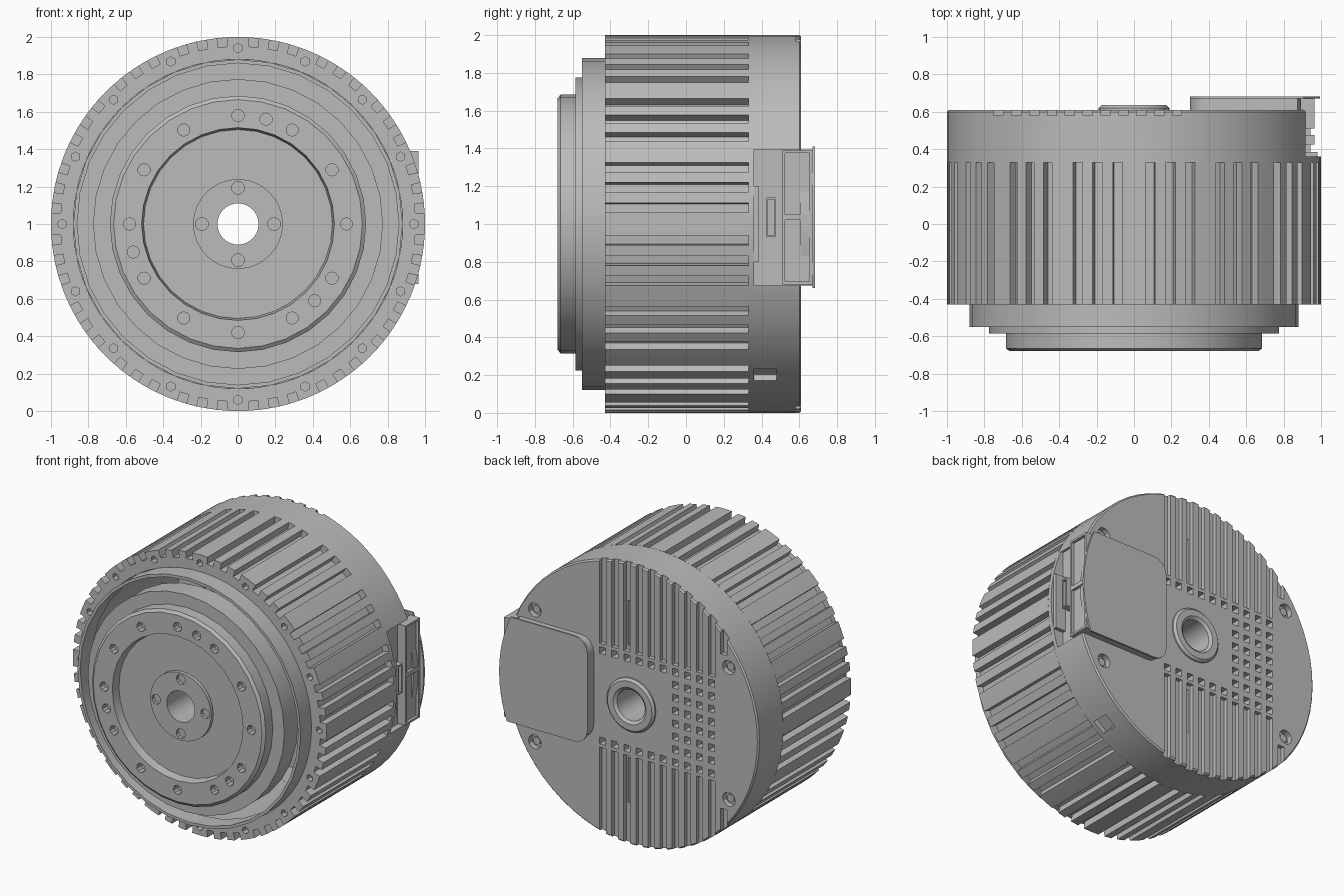
import bpy, bmesh, math
from mathutils import Matrix

if "Cube" in bpy.data.objects:
    bpy.data.objects.remove(bpy.data.objects["Cube"])

SHADE = (0.5, 0.5, 0.5, 1)
grey = bpy.data.materials.new("mid grey")
grey.use_nodes = True
grey.diffuse_color = SHADE
grey.node_tree.nodes["Principled BSDF"].inputs["Base Color"].default_value = SHADE

AXIS = Matrix.Translation((0, 0, 1))          # the motor axis runs along y at z = 1


def finish(name, bm):
    bmesh.ops.recalc_face_normals(bm, faces=bm.faces)
    mesh = bpy.data.meshes.new(name)
    bm.to_mesh(mesh)
    bm.free()
    mesh.materials.append(grey)
    obj = bpy.data.objects.new(name, mesh)
    bpy.context.collection.objects.link(obj)
    return obj


def spin(name, sections):
    """Join (angle, outline) sections into a closed ring; outlines are (radius, y) loops."""
    bm = bmesh.new()
    rings = [[bm.verts.new((r * math.cos(a), y, 1 + r * math.sin(a))) for r, y in outline]
             for a, outline in sections]
    for i, ring in enumerate(rings):
        nxt = rings[(i + 1) % len(rings)]
        for j in range(len(ring)):
            k = (j + 1) % len(ring)
            bm.faces.new((ring[j], ring[k], nxt[k], nxt[j]))
    return finish(name, bm)


def lathe(name, outline, segments):
    return spin(name, [(math.tau * i / segments, outline) for i in range(segments)])


def add_box(bm, x, y, z, angle=0):
    """Box from (min, max) ranges measured from the axis, turned about it."""
    spans = (x, y, z)
    mid = Matrix.Translation([(a + b) / 2 for a, b in spans])
    size = Matrix.Diagonal([b - a for a, b in spans] + [1])
    bmesh.ops.create_cube(bm, size=1, matrix=AXIS @ Matrix.Rotation(-angle, 4, 'Y') @ mid @ size)


def add_pin(bm, x, z, y0, y1, radius, segments=10):
    """Round pin along y."""
    m = AXIS @ Matrix.Translation((x, (y0 + y1) / 2, z)) @ Matrix.Rotation(-math.pi / 2, 4, 'X')
    bmesh.ops.create_cone(bm, cap_ends=True, segments=segments, radius1=radius, radius2=radius,
                          depth=y1 - y0, matrix=m)


def cut(obj, bm):
    """Subtract the cutter, trying the next solver if one returns nothing."""
    cutter = finish("cutter", bm)
    cutter.hide_render = True
    mod = obj.modifiers.new("cut", 'BOOLEAN')
    mod.operation = 'DIFFERENCE'
    mod.object = cutter
    for solver in ('EXACT', 'MANIFOLD', 'FLOAT'):
        mod.solver = solver
        bpy.context.view_layer.update()
        mesh = bpy.data.meshes.new_from_object(obj.evaluated_get(bpy.context.evaluated_depsgraph_get()))
        if len(mesh.polygons) >= len(obj.data.polygons) // 2:
            obj.data = mesh
            break
    obj.modifiers.clear()
    bpy.data.objects.remove(cutter)


def ring_points(radius, count):
    return [(radius * math.sin(math.tau * i / count), radius * math.cos(math.tau * i / count))
            for i in range(count)]


# Finned front drum: three cooling grooves between each pair of screw holes
sections = []
for sector in range(16):
    base = 22.5 * sector
    steps = [(0, 1)]
    for groove in (4.95, 11.25, 17.55):
        steps += [(groove - 1.5, 1), (groove - 1.48, 0.95), (groove + 1.48, 0.95), (groove + 1.5, 1)]
    for step, r in steps:
        sections.append((math.radians(base + step), [(r, -0.43), (r, 0.33), (0.88, 0.33), (0.88, -0.43)]))
finned_drum = spin("finned_drum", sections)
bm = bmesh.new()
for x, z in ring_points(0.94, 16):
    add_pin(bm, x, z, -0.5, -0.39, 0.025, 6)
cut(finned_drum, bm)

# Rear drum with a closed back
rear_drum = lathe("rear_drum", [(1, 0.33), (1, 0.6), (0.99, 0.61), (0.15, 0.61), (0.15, 0.55),
                                (0.88, 0.55), (0.88, 0.33)], 64)
# side pocket for the connectors and a small lower port
bm = bmesh.new()
add_box(bm, (0.9, 1.1), (0.36, 0.7), (-0.325, 0.395))
add_box(bm, (0.96, 1.1), (0.36, 0.48), (-0.05, 0.05), math.radians(-53))
cut(rear_drum, bm)

# vertical back grooves above and below the hub
columns = [0.23 - 0.0955 * i for i in range(11)]
bm = bmesh.new()
for x in columns:
    start = 0.37 if x > -0.7 else 0.55
    for side in (-1, 1):
        add_box(bm, (x - 0.025, x + 0.025), (0.58, 0.7), sorted((side * start, side * 1.1)))
cut(rear_drum, bm)

# screw pockets
screws = [(sx * 0.765, sz * 0.47) for sx in (-1, 1) for sz in (-1, 1)]
bm = bmesh.new()
for x, z in screws:
    add_pin(bm, x, z, 0.57, 0.65, 0.05, 12)
cut(rear_drum, bm)

# vent holes through the back
bm = bmesh.new()
for row in range(8):
    z = -0.322 + 0.092 * row
    for i, x in enumerate(columns[:10]):
        if i >= 6 or row in (0, 7):
            add_box(bm, (x - 0.024, x + 0.024), (0.5, 0.7), (z - 0.024, z + 0.024))
for side in (-1, 1):
    add_box(bm, (0.03, 0.05), (0.5, 0.7), sorted((side * 0.4, side * 0.72)))
cut(rear_drum, bm)

bm = bmesh.new()
for x, z in screws:
    add_pin(bm, x, z, 0.565, 0.59, 0.03, 6)
back_screws = finish("back_screws", bm)

# Thin lip standing out of the front opening
front_lip = lathe("front_lip", [(0.88, -0.55), (0.88, -0.42), (0.86, -0.42), (0.86, -0.55)], 32)

# Rotor: stepped disc with a recessed face
rotor = lathe("rotor", [(0.665, -0.68), (0.685, -0.665), (0.685, -0.585), (0.775, -0.585),
                        (0.775, -0.43), (0.15, -0.43), (0.15, -0.62), (0.505, -0.62),
                        (0.515, -0.68)], 32)
bm = bmesh.new()
extras = [(0.15, 0.56), (-0.56, -0.15), (0.41, -0.41)]
for x, z in ring_points(0.58, 12) + extras:
    add_pin(bm, x, z, -0.7, -0.63, 0.033)
cut(rotor, bm)

# Hollow shaft with raised bosses at both ends
shaft = lathe("shaft", [(0.11, -0.645), (0.24, -0.645), (0.24, -0.6), (0.2, -0.6), (0.2, 0.56),
                        (0.19, 0.56), (0.19, 0.62), (0.175, 0.635), (0.13, 0.635), (0.11, 0.62)], 32)
bm = bmesh.new()
for x, z in ring_points(0.193, 4):
    add_pin(bm, x, z, -0.7, -0.61, 0.035)
cut(shaft, bm)


# Back cover: rounded inner corners, outer edge following the drum
def cover(name, y0, y1, outer, low, high):
    a0, a1 = math.asin(low / outer), math.asin(high / outer)
    arc = [a0 + (a1 - a0) * i / 12 for i in range(13)]
    outline = [(outer * math.cos(a), outer * math.sin(a)) for a in arc]
    for cz, start in ((high - 0.1, 90), (low + 0.1, 180)):
        for i in range(5):
            a = math.radians(start + 22.5 * i)
            outline.append((0.4 + 0.1 * math.cos(a), cz + 0.1 * math.sin(a)))
    bm = bmesh.new()
    face = bm.faces.new([bm.verts.new((x, y0, 1 + z)) for x, z in outline])
    new = bmesh.ops.extrude_face_region(bm, geom=[face])["geom"]
    bmesh.ops.translate(bm, vec=(0, y1 - y0, 0), verts=[v for v in new if isinstance(v, bmesh.types.BMVert)])
    return finish(name, bm)


cover_body = cover("cover_body", 0.605, 0.67, 0.96, -0.325, 0.395)
cover_lid = cover("cover_lid", 0.67, 0.683, 0.995, -0.34, 0.41)


# Connector frames on the side
def frame(bm, x, y, z, t):
    add_box(bm, x, (y[0], y[0] + t), z)
    add_box(bm, x, (y[1] - t, y[1]), z)
    for z0 in (z[0], z[1] - t):
        add_box(bm, x, (y[0] + t, y[1] - t), (z0, z0 + t))


bm = bmesh.new()
frame(bm, (0.89, 0.965), (0.51, 0.67), (-0.32, 0.035), 0.015)
frame(bm, (0.89, 0.965), (0.51, 0.67), (0.035, 0.39), 0.015)
add_box(bm, (0.89, 0.945), (0.52, 0.66), (-0.31, 0.38))
frame(bm, (0.89, 0.965), (0.425, 0.475), (-0.07, 0.14), 0.01)
add_box(bm, (0.89, 0.98), (0.355, 0.385), (-0.2, 0.2))
connector_frames = finish("connector_frames", bm)

# Smooth the round surfaces, keep edges sharp
parts = [finned_drum, rear_drum, back_screws, front_lip, rotor, shaft,
         cover_body, cover_lid, connector_frames]
bpy.ops.object.select_all(action='DESELECT')
for obj in parts:
    obj.select_set(True)
bpy.context.view_layer.objects.active = rear_drum
bpy.ops.object.shade_smooth_by_angle(angle=math.radians(30))
